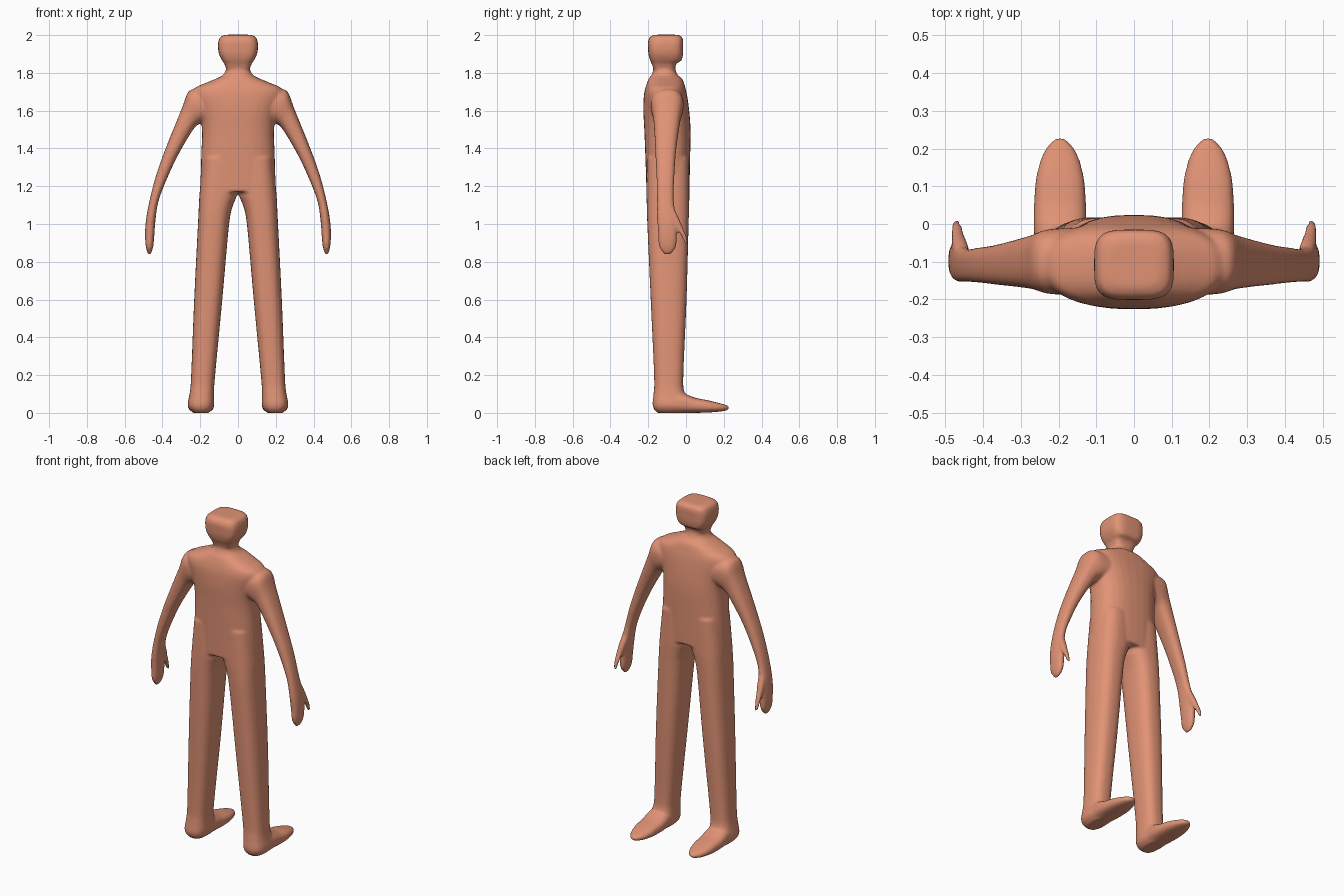
import bpy, bmesh, math
from mathutils import Vector

bm = bmesh.new()


def blend(a, b, c, d, t):
    """Catmull-Rom interpolation between b and c."""
    return 0.5 * (2 * b + (c - a) * t + (2 * a - 5 * b + 4 * c - d) * t * t
                  + (3 * b - a - 3 * c + d) * t ** 3)


def loft(rings, power=2.5, count=32, steps=4):
    """Closed skin through rings of (centre, half axis u, half axis v)."""
    last = len(rings) - 1
    dense = []
    for i in range(last):
        q = [rings[max(0, min(last, i + k))] for k in (-1, 0, 1, 2)]
        for s in range(steps):
            dense.append([blend(q[0][j], q[1][j], q[2][j], q[3][j], s / steps)
                          for j in range(3)])
    dense.append(rings[-1])
    loops = []
    for c, u, v in dense:
        loop = []
        for k in range(count):
            a = 2 * math.pi * k / count
            p, q = math.cos(a), math.sin(a)
            loop.append(bm.verts.new(
                c + u * math.copysign(abs(p) ** (2 / power), p)
                + v * math.copysign(abs(q) ** (2 / power), q)))
        loops.append(loop)
    for lo, hi in zip(loops, loops[1:]):
        for k in range(count):
            n = (k + 1) % count
            bm.faces.new((lo[k], lo[n], hi[n], hi[k]))
    bm.faces.new(loops[0][::-1])
    bm.faces.new(loops[-1])


def ring(xa, za, xb, zb, y0, y1, side=1):
    """Ring spanning two points of the x-z plane and a range of y."""
    a = Vector((side * xa, 0, za))
    b = Vector((side * xb, 0, zb))
    return ((a + b) / 2 + Vector((0, (y0 + y1) / 2, 0)),
            (a - b) / 2, Vector((0, (y1 - y0) / 2, 0)))


# Torso and neck: z, half width, back y, front y
torso = [(1.17, .201, -.209, .018), (1.35, .195, -.215, .022),
         (1.50, .191, -.221, .024), (1.60, .207, -.226, .017),
         (1.68, .238, -.223, .006), (1.72, .228, -.215, -.003),
         (1.745, .175, -.207, -.01), (1.77, .115, -.197, -.02),
         (1.79, .078, -.182, -.045), (1.82, .064, -.172, -.056),
         (1.85, .066, -.172, -.056)]
loft([ring(w, z, -w, z, y0, y1) for z, w, y0, y1 in torso])

# Head
head = [(1.82, .062, -.172, -.06), (1.85, .073, -.182, -.05),
        (1.866, .085, -.19, -.024), (1.90, .101, -.199, -.016),
        (1.94, .106, -.201, -.015), (1.97, .103, -.2, -.015),
        (1.992, .092, -.188, -.022), (2.002, .065, -.165, -.045)]
loft([ring(w, z, -w, z, y0, y1) for z, w, y0, y1 in head], power=3.8)

# Leg: z, outer x, inner x, back y, front y
leg = [(1.35, .185, .0, -.208, .016), (1.17, .203, .003, -.209, .018),
       (1.10, .207, .026, -.208, .017), (1.00, .212, .047, -.205, .014),
       (.60, .232, .083, -.187, .003), (.20, .248, .121, -.169, -.014),
       (.11, .255, .127, -.171, -.008), (.05, .266, .126, -.177, .02),
       (.02, .258, .134, -.17, .02), (-.001, .235, .157, -.15, .0)]

# Foot: y, half width, bottom z, top z
foot = [(-.10, .064, -.001, .11), (-.02, .069, -.001, .105),
        (.05, .069, .0, .08), (.12, .064, .002, .066),
        (.18, .048, .007, .051), (.212, .028, .012, .042),
        (.228, .01, .019, .034)]

# Arm and hand: outer x, z, inner x, z, back y, front y
arm = [(.16, 1.70, .13, 1.56, -.19, -.01), (.253, 1.71, .195, 1.535, -.185, -.014),
       (.30, 1.605, .237, 1.50, -.172, -.03), (.387, 1.39, .317, 1.365, -.162, -.053),
       (.436, 1.25, .378, 1.235, -.156, -.062), (.467, 1.13, .421, 1.12, -.153, -.065),
       (.486, 1.03, .437, 1.02, -.153, -.05), (.492, .95, .443, .94, -.147, -.048),
       (.488, .88, .449, .88, -.142, -.053), (.477, .84, .461, .84, -.115, -.08)]

# Thumb: z, inner x, outer x, back y, front y
thumb = [(1.08, .435, .475, -.10, -.06), (1.03, .44, .482, -.08, -.037),
         (.98, .449, .484, -.052, -.017), (.94, .455, .484, -.026, .0),
         (.895, .462, .48, -.004, .012)]

for s in (1, -1):
    loft([ring(xo, z, xi, z, y0, y1, s) for z, xo, xi, y0, y1 in leg], power=2.6)
    loft([(Vector((s * .196, y, (z0 + z1) / 2)), Vector((w, 0, 0)),
           Vector((0, 0, (z1 - z0) / 2))) for y, w, z0, z1 in foot], power=2.6)
    loft([ring(*r, s) for r in arm])
    loft([ring(xi, z, xo, z, y0, y1, s) for z, xi, xo, y0, y1 in thumb], power=2.2)

bmesh.ops.recalc_face_normals(bm, faces=bm.faces)
mesh = bpy.data.meshes.new("body")
bm.to_mesh(mesh)
bm.free()
body = bpy.data.objects.new("body", mesh)
bpy.context.collection.objects.link(body)

# One skin colour
skin = bpy.data.materials.new("terracotta skin")
skin.diffuse_color = (.75, .29, .178, 1)
mesh.materials.append(skin)

# Fuse the limbs into a single soft skin
fuse = body.modifiers.new("fuse", 'REMESH')
fuse.mode = 'VOXEL'
fuse.voxel_size = .008
fuse.use_smooth_shade = True
soften = body.modifiers.new("soften", 'SMOOTH')
soften.factor = .5
soften.iterations = 6
